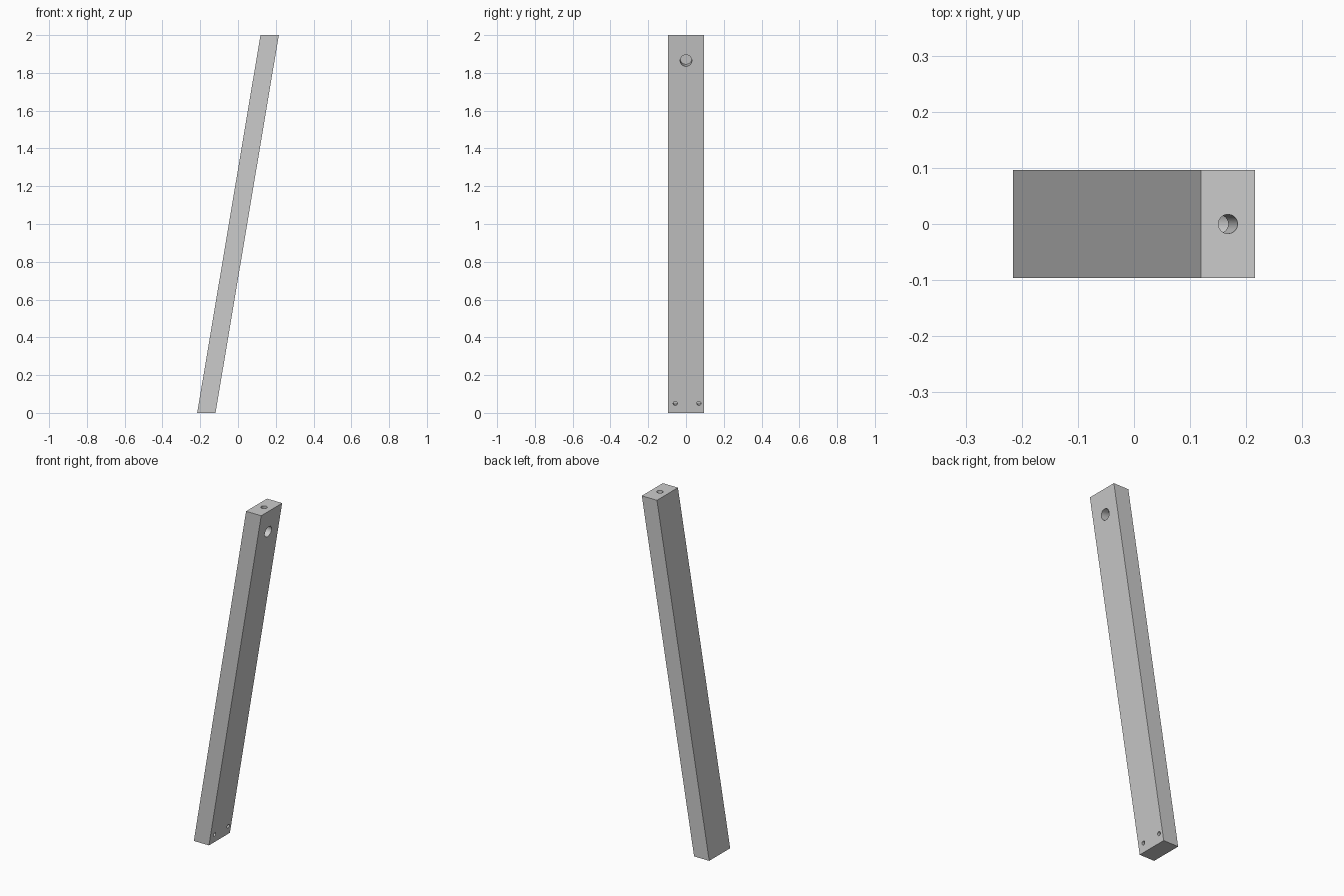
import bpy, bmesh, math
from mathutils import Vector

if "Cube" in bpy.data.objects:
    bpy.data.objects.remove(bpy.data.objects["Cube"])

H, W = 2.0, 0.096            # height, half depth in y
XB0, XB1 = -0.216, -0.119    # foot of the leaning rail
SHIFT = 0.335                # lean from bottom to top
axis = Vector((SHIFT, 0, H)).normalized()
normal = Vector((H, 0, -SHIFT)).normalized()   # outward from the right face

# Leaning rail: slanted profile extruded along y
bm = bmesh.new()
pts = [(XB0, 0), (XB1, 0), (XB1 + SHIFT, H), (XB0 + SHIFT, H)]
face = bm.faces.new([bm.verts.new((x, -W, z)) for x, z in pts])
ext = bmesh.ops.extrude_face_region(bm, geom=[face])
bmesh.ops.translate(bm, vec=(0, 2 * W, 0),
                    verts=[g for g in ext["geom"] if isinstance(g, bmesh.types.BMVert)])
bmesh.ops.recalc_face_normals(bm, faces=bm.faces)
mesh = bpy.data.meshes.new("leaning_rail")
bm.to_mesh(mesh)
bm.free()
rail = bpy.data.objects.new("leaning_rail", mesh)
bpy.context.collection.objects.link(rail)


def drill(name, mouth, outward, radius, depth):
    """Cut a blind round hole into the rail."""
    over = 0.03
    bpy.ops.mesh.primitive_cylinder_add(
        vertices=32, radius=radius, depth=depth + over,
        location=mouth + outward * (over - depth) / 2,
        rotation=outward.to_track_quat('Z', 'Y').to_euler())
    cutter = bpy.context.object
    cutter.name = name
    mod = rail.modifiers.new(name, 'BOOLEAN')
    mod.operation, mod.solver, mod.object = 'DIFFERENCE', 'EXACT', cutter
    bpy.context.view_layer.objects.active = rail
    bpy.ops.object.modifier_apply(modifier=name)
    bpy.data.objects.remove(cutter, do_unlink=True)


def on_right_face(y, z):
    return Vector((XB1 + SHIFT * z / H, y, z))


# Nut pocket near the top, bolt hole running down into it, two pin holes at the foot
drill("nut_pocket", on_right_face(0, 1.865), normal, 0.031, 0.065)
drill("bolt_hole", Vector(((XB0 + XB1) / 2 + SHIFT, 0, H)), axis, 0.017, 0.125)
for y in (-0.057, 0.068):
    drill("pin_hole", on_right_face(y, 0.05), normal, 0.011, 0.04)

# Smooth hole walls, crisp edges
bpy.ops.object.select_all(action='DESELECT')
rail.select_set(True)
bpy.context.view_layer.objects.active = rail
bpy.ops.object.shade_smooth_by_angle(angle=math.radians(30))
